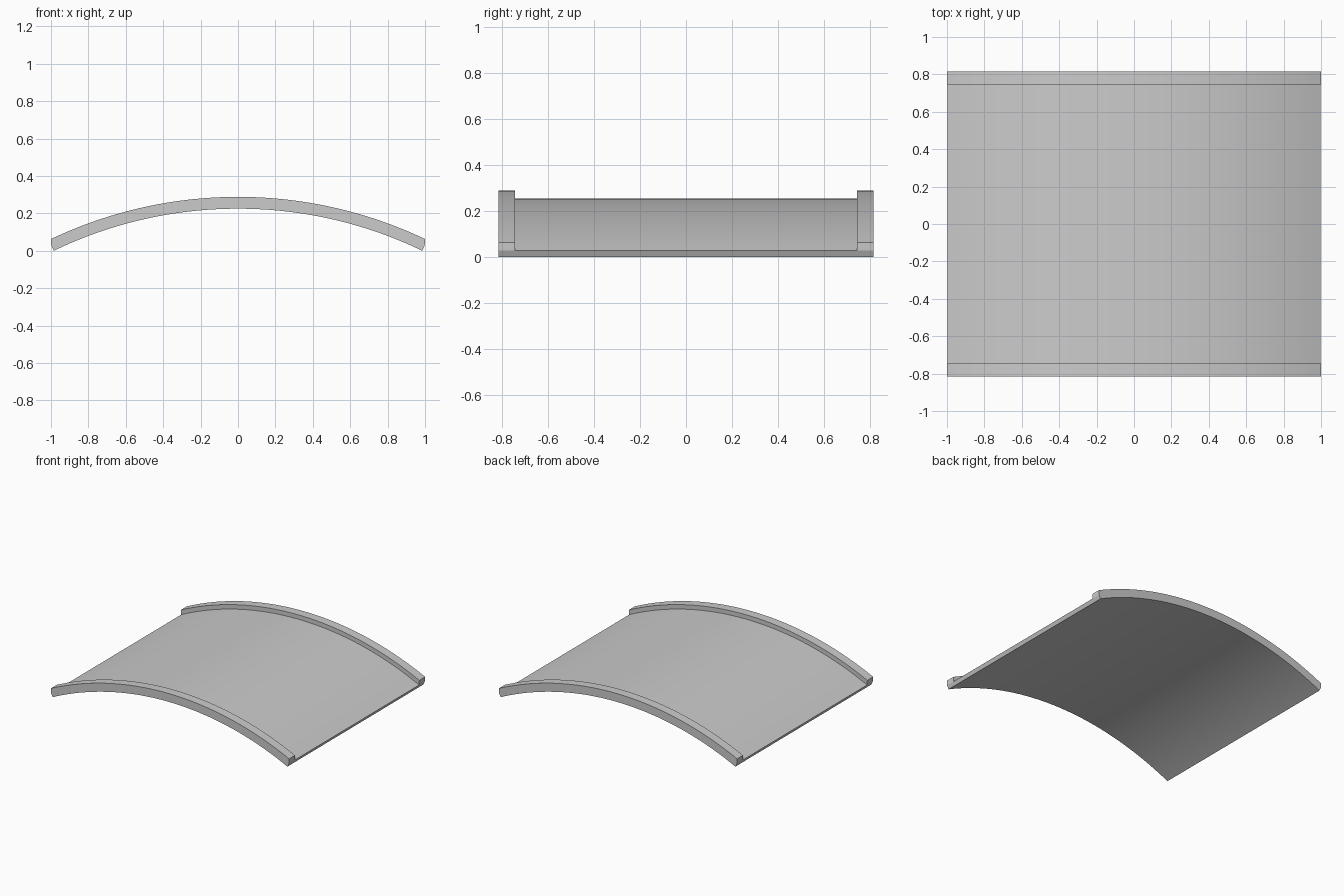
import bpy, bmesh, math

if "Cube" in bpy.data.objects:
    bpy.data.objects.remove(bpy.data.objects["Cube"])

# Arc dimensions: concentric radii for underside, panel top and rim top
R_IN, R_PANEL, R_RIM = 2.268, 2.298, 2.331
CENTRE_Z = 0.225 - R_IN
HALF_ANGLE = math.asin(0.985 / R_IN)
Y_OUT, Y_IN = 0.815, 0.745
SEGMENTS = 64

# Shallow U cross-section as (y, radius)
section = [(-Y_OUT, R_IN), (Y_OUT, R_IN), (Y_OUT, R_PANEL), (Y_OUT, R_RIM),
           (Y_IN, R_RIM), (Y_IN, R_PANEL), (-Y_IN, R_PANEL),
           (-Y_IN, R_RIM), (-Y_OUT, R_RIM), (-Y_OUT, R_PANEL)]


def arc_point(y, r, t):
    # Rim ends are trimmed vertically at x = +-1
    a = t * min(HALF_ANGLE, math.asin(1.0 / r))
    return (r * math.sin(a), y, CENTRE_Z + r * math.cos(a))


# Sweep the section along the arch
bm = bmesh.new()
rings = [[bm.verts.new(arc_point(y, r, 2 * i / SEGMENTS - 1)) for y, r in section]
         for i in range(SEGMENTS + 1)]
n = len(section)
for a, b in zip(rings, rings[1:]):
    for k in range(n):
        m = (k + 1) % n
        bm.faces.new((a[k], a[m], b[m], b[k]))

# End caps: panel edge plus the two rim ends
for ring in (rings[0], rings[-1]):
    for cap in ((0, 1, 2, 5, 6, 9), (2, 3, 4, 5), (6, 7, 8, 9)):
        bm.faces.new([ring[k] for k in cap])
bmesh.ops.recalc_face_normals(bm, faces=bm.faces)

mesh = bpy.data.meshes.new("arched_panel")
bm.to_mesh(mesh)
bm.free()
panel = bpy.data.objects.new("arched_panel_with_rims", mesh)
bpy.context.collection.objects.link(panel)

# Smooth curve, sharp rims
bpy.context.view_layer.objects.active = panel
panel.select_set(True)
bpy.ops.object.shade_smooth_by_angle(angle=math.radians(20))
